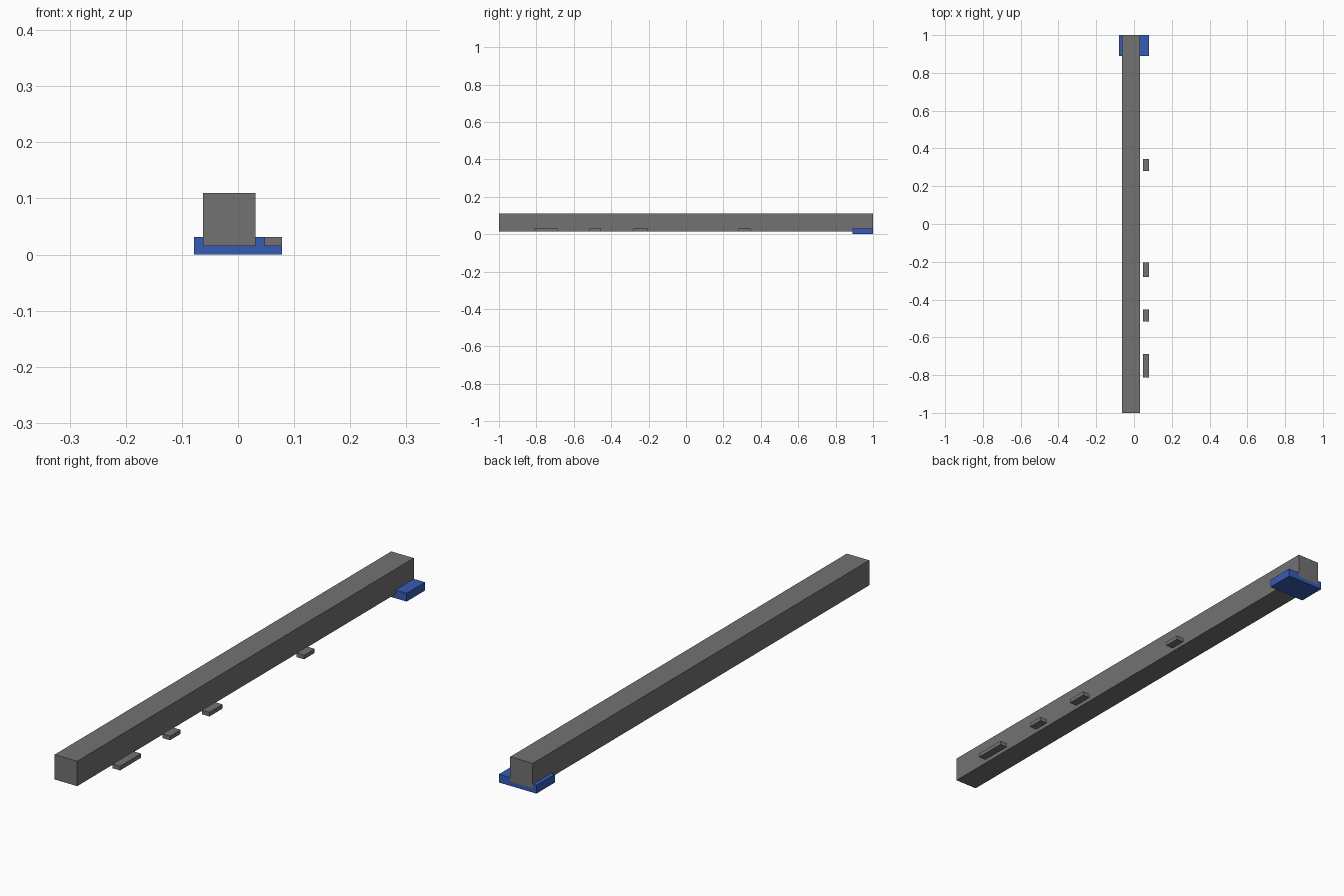
import bpy
import bmesh

default = bpy.data.objects.get("Cube")
if default:
    bpy.data.objects.remove(default, do_unlink=True)

U = 1 / 64  # grid unit: the beam is 128 units long


def make_material(name, color):
    mat = bpy.data.materials.new(name)
    mat.use_nodes = True
    mat.diffuse_color = color
    mat.node_tree.nodes["Principled BSDF"].inputs["Base Color"].default_value = color
    return mat


def extrude_profile(name, profile, y0, y1, mat):
    """Extrude an x-z outline along y, with all sizes in grid units."""
    bm = bmesh.new()
    face = bm.faces.new([bm.verts.new((x * U, y0 * U, z * U)) for x, z in profile])
    result = bmesh.ops.extrude_face_region(bm, geom=[face])
    moved = [g for g in result["geom"] if isinstance(g, bmesh.types.BMVert)]
    bmesh.ops.translate(bm, verts=moved, vec=(0, (y1 - y0) * U, 0))
    bmesh.ops.recalc_face_normals(bm, faces=bm.faces)
    mesh = bpy.data.meshes.new(name)
    bm.to_mesh(mesh)
    bm.free()
    mesh.materials.append(mat)
    obj = bpy.data.objects.new(name, mesh)
    bpy.context.collection.objects.link(obj)
    return obj


def rectangle(x0, x1, z0, z1):
    return [(x0, z0), (x1, z0), (x1, z1), (x0, z1)]


grey = make_material("grey", (0.17, 0.17, 0.17, 1))
blue = make_material("blue", (0.037, 0.105, 0.47, 1))

# Long square beam
extrude_profile("beam", rectangle(-4, 2, 1, 7), -64, 64, grey)

# Blue cradle that holds the back end of the beam in a groove
cradle = [(-5, 0), (5, 0), (5, 2), (2, 2), (2, 1), (-4, 1), (-4, 2), (-5, 2)]
extrude_profile("end_cradle", cradle, 57, 64, blue)

# Thin pads in a row along the left side
for i, (y0, y1) in enumerate([(-52, -44), (-33, -29), (-18, -13), (18, 22)], 1):
    extrude_profile(f"side_pad_{i}", rectangle(3, 5, 1, 2), y0, y1, grey)
